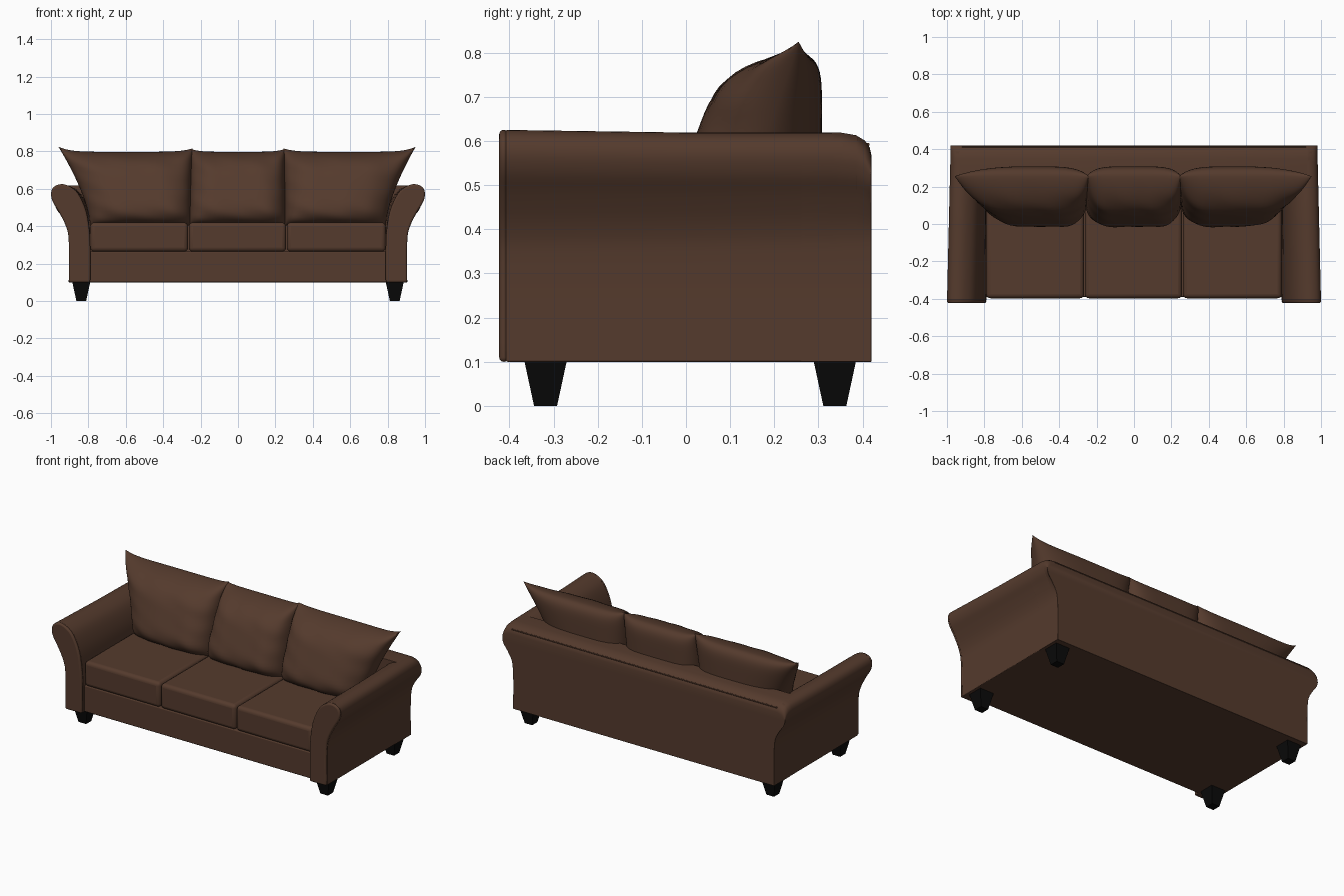
import bpy, bmesh, math
from mathutils import Vector

cube = bpy.data.objects.get("Cube")
if cube:
    bpy.data.objects.remove(cube, do_unlink=True)


def material(name, colour):
    m = bpy.data.materials.new(name)
    m.use_nodes = True
    m.diffuse_color = colour
    m.node_tree.nodes["Principled BSDF"].inputs["Base Color"].default_value = colour
    return m


BROWN = material("brown upholstery", (0.09, 0.043, 0.026, 1))
BLACK = material("black wood", (0.003, 0.003, 0.003, 1))


def finish(bm, name, mat, bevel=0.0, smooth=True):
    """Turn a bmesh into a shaded object with optional rounded edges."""
    bmesh.ops.recalc_face_normals(bm, faces=bm.faces)
    mesh = bpy.data.meshes.new(name)
    bm.to_mesh(mesh)
    bm.free()
    mesh.materials.append(mat)
    ob = bpy.data.objects.new(name, mesh)
    bpy.context.collection.objects.link(ob)
    if bevel:
        mod = ob.modifiers.new("rounded edges", 'BEVEL')
        mod.width = bevel
        mod.segments = 4
        mod.limit_method = 'ANGLE'
        mod.angle_limit = math.radians(40)
    if smooth:
        bpy.ops.object.select_all(action='DESELECT')
        ob.select_set(True)
        bpy.context.view_layer.objects.active = ob
        bpy.ops.object.shade_smooth_by_angle(angle=math.radians(40))


def box(name, x, y, z, bevel):
    bm = bmesh.new()
    bmesh.ops.create_cube(bm, size=1)
    for v in bm.verts:
        v.co = [lo + (c + 0.5) * (hi - lo) for c, (lo, hi) in zip(v.co, (x, y, z))]
    finish(bm, name, BROWN, bevel)


def spline(points, steps=4):
    """Smooth open curve through the points."""
    pts = [Vector(p) for p in points]
    pts = [pts[0]] + pts + [pts[-1]]
    out = []
    for a, b, c, d in zip(pts, pts[1:], pts[2:], pts[3:]):
        for i in range(steps):
            t = i / steps
            out.append(0.5 * (2 * b + (c - a) * t + (2 * a - 5 * b + 4 * c - d) * t * t
                              + (3 * b - a - 3 * c + d) * t ** 3))
    return out + [pts[-1]]


def loft(name, outline, sections, bevel):
    """Run an x-z outline along y; each section is (y, drop of the top).
    The flare narrows a little to the rear."""
    bm = bmesh.new()
    rings = []
    for y, drop in sections:
        ring = []
        for x, z in outline:
            pull = 0.02 * (y + 0.42) / 0.84 * min(1, max(0, (z - 0.35) / 0.2))
            fall = drop * min(1, max(0, (z - 0.4) / 0.2))
            ring.append(bm.verts.new((x - math.copysign(pull, x), y, z - fall)))
        rings.append(ring)
    bm.faces.new(rings[0])
    bm.faces.new(rings[-1])
    n = len(outline)
    for r, s in zip(rings, rings[1:]):
        for i in range(n):
            j = (i + 1) % n
            bm.faces.new((r[i], r[j], s[j], s[i]))
    finish(bm, name, BROWN, bevel)


# Flared arms with a separate front panel
OUTER = [(0.905, 0.1), (0.905, 0.32), (0.92, 0.4), (0.957, 0.475), (0.99, 0.53),
         (1.0, 0.575), (0.985, 0.61), (0.945, 0.625)]
INNER = [(0.9, 0.613), (0.855, 0.575), (0.815, 0.49), (0.797, 0.4), (0.79, 0.3), (0.79, 0.1)]
arm = spline(OUTER + INNER)
for side, s in (("left", 1), ("right", -1)):
    outline = [(s * x, z) for x, z in arm]
    loft(side + "_arm", outline, [(-0.408, 0), (0, 0.006), (0.33, 0.006), (0.39, 0.014)], 0.004)
    loft(side + "_arm_front_panel", outline, [(-0.423, 0), (-0.402, 0)], 0.01)

# Flared backrest with a rolled rear edge and piping along it
half = spline(OUTER)
loft("backrest", [(x, z) for x, z in half] + [(-x, z) for x, z in reversed(half)],
     [(0.26, 0.006), (0.35, 0.006), (0.385, 0.012), (0.405, 0.024), (0.416, 0.04), (0.42, 0.058)],
     0.004)
bm = bmesh.new()
bmesh.ops.create_cone(bm, cap_ends=True, segments=8, radius1=0.004, radius2=0.004, depth=1.84)
for v in bm.verts:
    v.co = (v.co.z, 0.412 + v.co.y, 0.592 + v.co.x)
finish(bm, "backrest_piping", BROWN)

# Seat base and three seat cushions
box("seat_base", (-0.8, 0.8), (-0.39, 0.3), (0.1, 0.265), 0.006)
for name, x0, x1 in (("right", -0.79, -0.267), ("middle", -0.263, 0.257), ("left", 0.261, 0.79)):
    box(name + "_seat_cushion", (x0, x1), (-0.397, 0.27), (0.264, 0.42), 0.022)


def pillow(name, bottom, top, pinch, edge_power):
    """Soft leaning pillow: front and back skins meeting at a pinched rim.
    Tuples hold values for the right and left side."""
    n, m = 32, 28
    bm = bmesh.new()
    for front in (True, False):
        grid = []
        for j in range(m + 1):
            v = -math.cos(math.pi * j / m)
            b = (v + 1) / 2
            row = []
            for i in range(n + 1):
                u = -math.cos(math.pi * i / n)
                side = 0 if u < 0 else 1
                x0, x1 = (lo + (hi - lo) * b ** 1.5 for lo, hi in zip(bottom, top))
                x = x0 + (x1 - x0) * (u + 1) / 2
                z = 0.405 + b * (0.393 + pinch[side] * abs(u) ** 6)
                mid = 0.1 + 0.155 * b ** 0.9
                round_u = max(0, 1 - abs(u) ** edge_power[side]) ** 0.5
                if front:
                    # Full belly with soft creases towards the rim
                    round_v = max(0, 1 - abs(v) ** 4) ** 0.6
                    crease = math.sin(9 * u + 7 * v) * math.sin(5 * v - 3 * u)
                    y = mid - 0.165 * round_u * round_v * (1 + 0.05 * crease * (u * u + v * v))
                else:
                    # Flatter rear resting against the backrest
                    y = mid + (0.308 - mid) * round_u * max(0, 1 - abs(v) ** 8) ** 0.5
                row.append(bm.verts.new((x, y, z)))
            grid.append(row)
        for r, s in zip(grid, grid[1:]):
            for i in range(n):
                bm.faces.new((r[i], r[i + 1], s[i + 1], s[i]))
    bmesh.ops.remove_doubles(bm, verts=bm.verts, dist=0.0003)
    finish(bm, name, BROWN)


# Back pillows: the outer ones splay over the arms
pillow("right_back_pillow", (-0.79, -0.25), (-0.96, -0.242), (0.027, 0.018), (2.6, 5))
pillow("middle_back_pillow", (-0.262, 0.255), (-0.25, 0.25), (0.015, 0.015), (5, 5))
pillow("left_back_pillow", (0.25, 0.79), (0.242, 0.95), (0.018, 0.027), (5, 2.6))

# Square tapered legs
for side, x in (("left", 0.838), ("right", -0.838)):
    for end, y in (("front", -0.318), ("back", 0.337)):
        bm = bmesh.new()
        bmesh.ops.create_cube(bm, size=1)
        for v in bm.verts:
            w = 0.096 if v.co.z > 0 else 0.052
            v.co = (x + v.co.x * w, y + v.co.y * w, 0.102 if v.co.z > 0 else 0)
        finish(bm, f"{end}_{side}_leg", BLACK, smooth=False)
